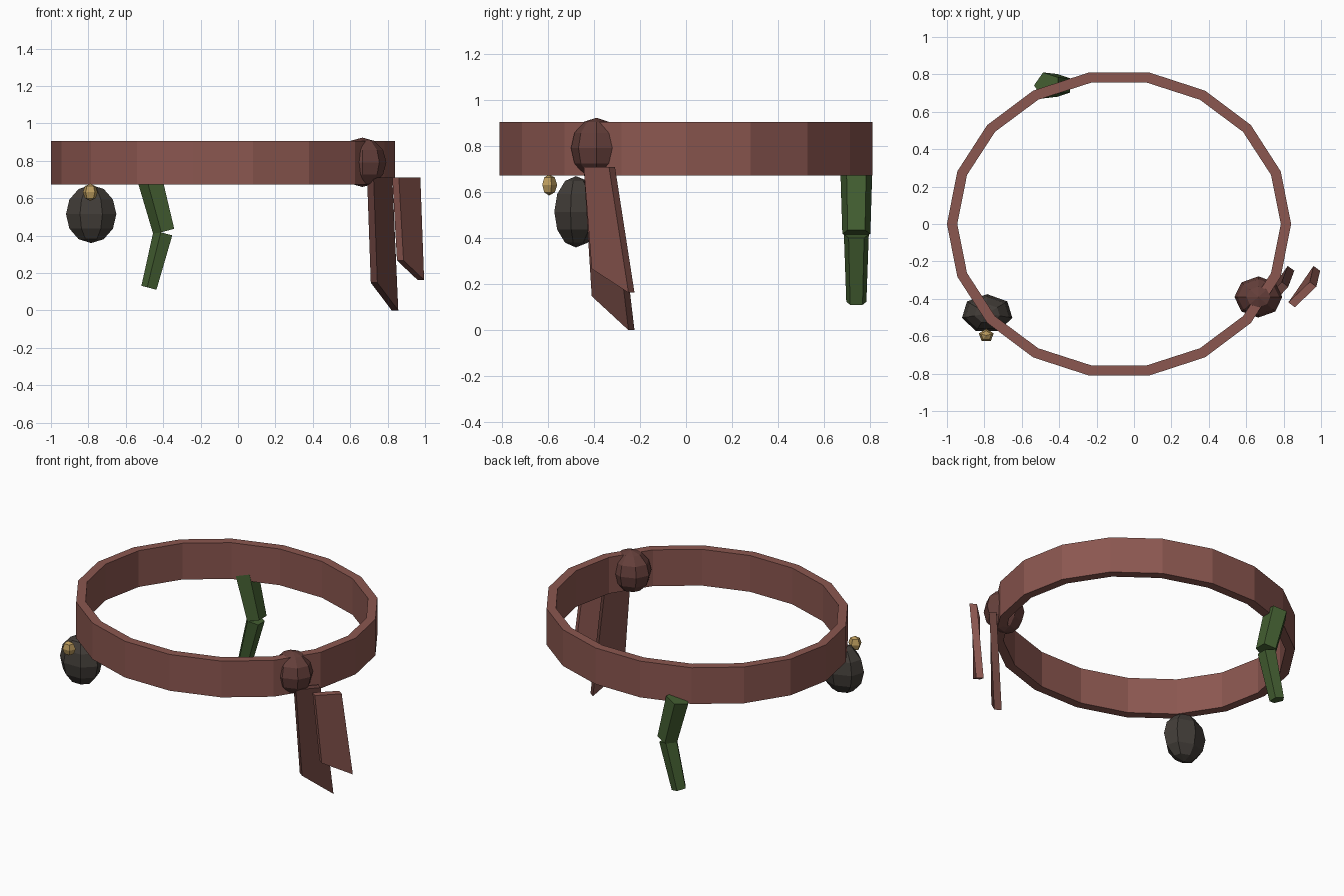
import bpy, bmesh
from math import sin, cos, pi
from mathutils import Vector, Matrix

if "Cube" in bpy.data.objects:
    bpy.data.objects.remove(bpy.data.objects["Cube"])


def material(name, rgb):
    m = bpy.data.materials.new(name)
    m.diffuse_color = (*rgb, 1)
    m.use_nodes = True
    m.node_tree.nodes["Principled BSDF"].inputs["Base Color"].default_value = m.diffuse_color
    return m


LEATHER = material("leather", (0.26, 0.095, 0.08))
DARK_LEATHER = material("dark_leather", (0.13, 0.05, 0.043))
POUCH = material("pouch_hide", (0.055, 0.047, 0.04))
GOLD = material("gold", (0.50, 0.33, 0.11))
GREEN = material("green", (0.055, 0.11, 0.03))


def finish(name, bm, mat):
    bmesh.ops.recalc_face_normals(bm, faces=bm.faces)
    me = bpy.data.meshes.new(name)
    bm.to_mesh(me)
    bm.free()
    me.materials.append(mat)
    ob = bpy.data.objects.new(name, me)
    bpy.context.collection.objects.link(ob)
    return ob


def ball(name, loc, radii, segments, rings, mat):
    """Faceted ellipsoid with one column of vertices towards the back."""
    bm = bmesh.new()
    bmesh.ops.create_uvsphere(bm, u_segments=segments, v_segments=rings, radius=1)
    top = max(bm.verts, key=lambda v: v.co.xy.length).co
    turn = pi / 2 - Vector((1, 0)).angle_signed(top.xy) * -1
    bm.transform(Matrix.Translation(loc) @ Matrix.Diagonal((*radii, 1))
                 @ Matrix.Rotation(turn, 4, 'Z'))
    return finish(name, bm, mat)


def limb(name, a, b, r1, r2, mat):
    """Tapered five-sided rod from a to b, one edge towards -x."""
    a, b = Vector(a), Vector(b)
    bm = bmesh.new()
    bmesh.ops.create_cone(bm, cap_ends=True, segments=5, radius1=1, radius2=1, depth=2)
    lean = Matrix.Rotation(Vector((0, 0, -1)).angle(b - a) * (-1 if b.x > a.x else 1), 4, 'Y')
    # rebuild the two rings so taper and edge direction are exact
    low = [v for v in bm.verts if v.co.z < 0]
    high = [v for v in bm.verts if v.co.z > 0]
    for verts, centre, r in ((high, a, r1), (low, b, r2)):
        verts.sort(key=lambda v: Vector((v.co.x, v.co.y)).angle_signed(Vector((1, 0.001))))
        for i, v in enumerate(verts):
            t = pi + i * 2 * pi / 5
            v.co = centre + lean @ Vector((r * cos(t), r * sin(t), 0))
    return finish(name, bm, mat)


def strap(name, corners, thickness, mat):
    """Flat strip from its four outer corners, thickened inwards."""
    bm = bmesh.new()
    outer = [Vector(c) for c in corners]
    inner = [c + thickness for c in outer]
    vo = [bm.verts.new(c) for c in outer]
    vi = [bm.verts.new(c) for c in inner]
    bm.faces.new(vo)
    bm.faces.new(vi[::-1])
    for i in range(4):
        j = (i + 1) % 4
        bm.faces.new((vo[i], vi[i], vi[j], vo[j]))
    return finish(name, bm, mat)


# belt: 18-sided oval band
N = 18
section = [(0.92, 0.823, 0.672), (0.92, 0.823, 0.906), (0.865, 0.767, 0.906), (0.865, 0.767, 0.672)]
bm = bmesh.new()
loops = [[bm.verts.new((-0.08 + rx * cos(2 * pi * i / N), ry * sin(2 * pi * i / N), z))
          for rx, ry, z in section] for i in range(N)]
for i in range(N):
    a, b = loops[i], loops[(i + 1) % N]
    for k in range(4):
        m = (k + 1) % 4
        bm.faces.new((a[k], b[k], b[m], a[m]))
finish("belt", bm, LEATHER)

# knot and its two hanging ends
ball("belt_knot", (0.665, -0.39, 0.792), (0.128, 0.11, 0.132), 8, 6, DARK_LEATHER)
inward = Vector((-0.035, 0.026, 0))
strap("outer_belt_end", [(0.86, -0.445, 0.71), (0.975, -0.335, 0.71),
                         (0.995, -0.25, 0.163), (0.885, -0.41, 0.267)], inward, LEATHER)
strap("inner_belt_end", [(0.725, -0.445, 0.71), (0.825, -0.335, 0.71),
                         (0.857, -0.25, 0.0), (0.745, -0.41, 0.148)], inward, DARK_LEATHER)

# pouch with button
ball("pouch", (-0.785, -0.479, 0.515), (0.138, 0.104, 0.155), 7, 6, POUCH)
ball("pouch_button", (-0.79, -0.596, 0.632), (0.042, 0.036, 0.046), 5, 4, GOLD)

# bent green hanging piece at the back
limb("green_upper", (-0.464, 0.741, 0.70), (-0.391, 0.741, 0.423), 0.073, 0.064, GREEN)
limb("green_lower", (-0.396, 0.741, 0.413), (-0.472, 0.741, 0.12), 0.057, 0.046, GREEN)
